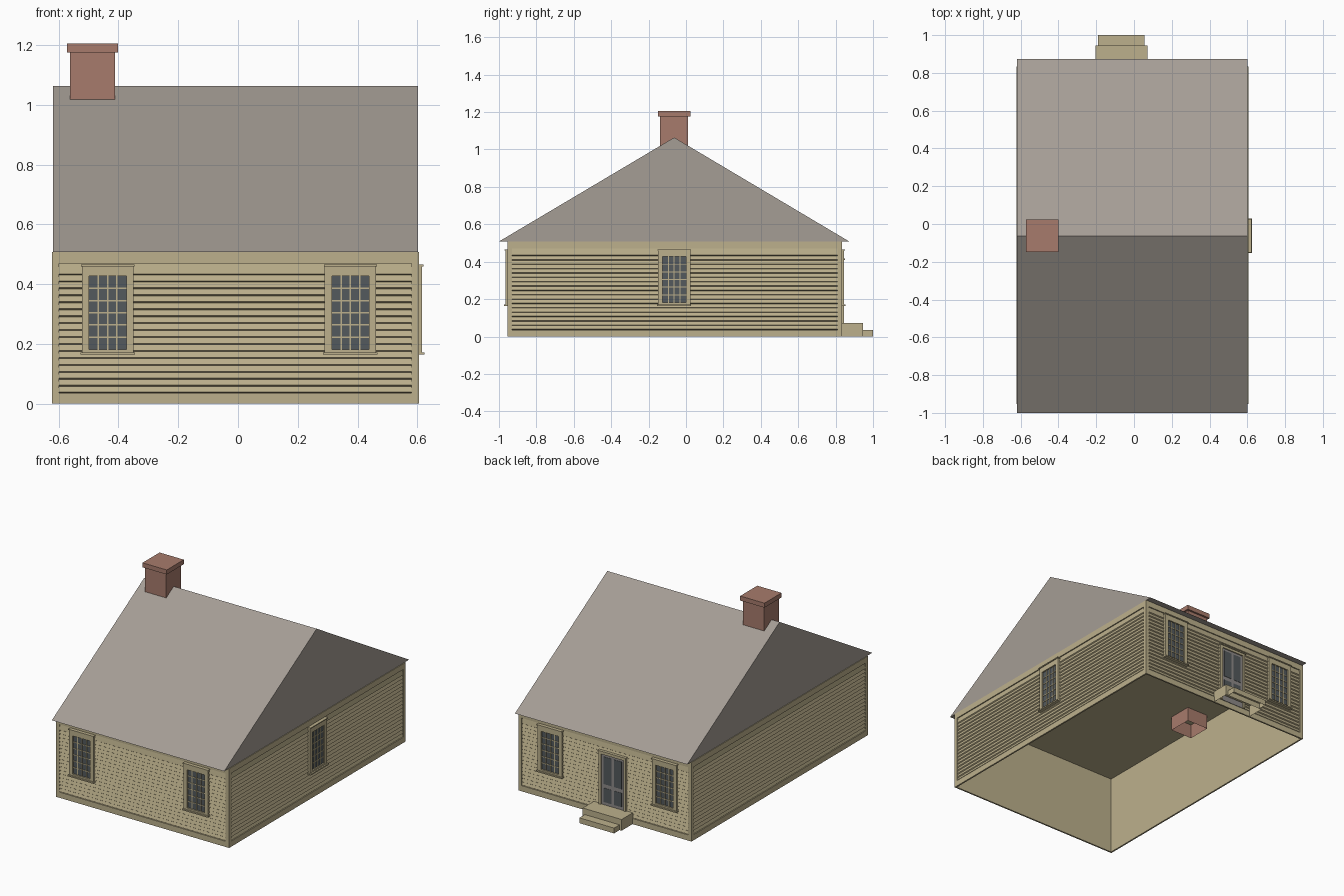
import bpy, bmesh, math
from mathutils import Matrix, Vector

cube = bpy.data.objects.get("Cube")
if cube:
    bpy.data.objects.remove(cube, do_unlink=True)


def material(name, rgb):
    lin = [((c / 255 + 0.055) / 1.055) ** 2.4 for c in rgb] + [1.0]
    m = bpy.data.materials.new(name)
    m.use_nodes = True
    m.diffuse_color = lin
    m.node_tree.nodes["Principled BSDF"].inputs["Base Color"].default_value = lin
    return m


TAN = material("tan_paint", (188, 176, 140))
ROOF = material("grey_shingle", (165, 157, 149))
BRICK = material("red_brick", (167, 123, 108))
GLASS = material("dark_glass", (84, 90, 93))
GREY = material("grey_door_paint", (142, 138, 137))


def add_box(bm, x, y, z, drop=()):
    """Box from (min, max) ranges; drop lists outward directions left open."""
    size = Vector((x[1] - x[0], y[1] - y[0], z[1] - z[0]))
    mid = Vector((x[0] + x[1], y[0] + y[1], z[0] + z[1])) / 2
    mat = Matrix.Translation(mid) @ Matrix.Diagonal(size).to_4x4()
    verts = bmesh.ops.create_cube(bm, size=1, matrix=mat)["verts"]
    bm.normal_update()
    faces = {f for v in verts for f in v.link_faces}
    gone = [f for f in faces if any(f.normal.dot(Vector(d)) > 0.9 for d in drop)]
    if gone:
        bmesh.ops.delete(bm, geom=gone, context="FACES")


def finish(name, bm, mat, frame=None):
    me = bpy.data.meshes.new(name)
    if frame:
        bm.transform(frame)
    bm.to_mesh(me)
    bm.free()
    me.materials.append(mat)
    ob = bpy.data.objects.new(name, me)
    bpy.context.collection.objects.link(ob)
    return ob


def boxes(name, mat, items, frame=None, drop=()):
    bm = bmesh.new()
    for x, y, z in items:
        add_box(bm, x, y, z, drop)
    return finish(name, bm, mat, frame)


def extrude_profile(name, mat, points, x0, x1, frame=None):
    """Closed (y, z) profile swept along x."""
    bm = bmesh.new()
    face = bm.faces.new([bm.verts.new((x0, y, z)) for y, z in points])
    out = bmesh.ops.extrude_face_region(bm, geom=[face])["geom"]
    bmesh.ops.translate(bm, vec=(x1 - x0, 0, 0),
                        verts=[g for g in out if isinstance(g, bmesh.types.BMVert)])
    bmesh.ops.recalc_face_normals(bm, faces=bm.faces)
    return finish(name, bm, mat, frame)


# Wall extents
X0, X1, Y0, Y1, TOP = -0.621, 0.603, -0.952, 0.832, 0.507
CX, CY = (X0 + X1) / 2, (Y0 + Y1) / 2
INSET = 0.008
DOWN = (0, 0, -1)


def wall_frame(x, y, degrees):
    """Local x runs along the wall, local y points outward."""
    return Matrix.Translation((x, y, 0)) @ Matrix.Rotation(math.radians(degrees), 4, "Z")


# name: (frame, half length)
walls = {
    "front": (wall_frame(CX, Y0, 180), (X1 - X0) / 2),
    "back": (wall_frame(CX, Y1, 0), (X1 - X0) / 2),
    "left": (wall_frame(X1, CY, -90), (Y1 - Y0) / 2),
    "right": (wall_frame(X0, CY, 90), (Y1 - Y0) / 2),
}

# Hollow body with ceiling, open underneath
boxes("house_body", TAN, [((X0 + INSET, X1 - INSET), (Y0 + INSET, Y1 - INSET), (0, TOP - 0.003))],
      drop=[DOWN])


# Clapboards: each board leans out towards its lower edge
def siding(name, frame, half):
    edges = [0.036] + [0.058 + i * 0.0233 for i in range(17)] + [0.47]
    pts = [(-INSET, edges[0])]
    for low, high in zip(edges, edges[1:]):
        pts += [(0.001, low + 0.004), (-0.005, high)]
    pts.append((-INSET, edges[-1]))
    extrude_profile(name + "_siding", TAN, pts, -half, half, frame)


def trim(name, frame, half):
    d, e, w = (-INSET, 0.002), half + 0.002, 0.024
    boxes(name + "_trim", TAN, [
        ((-e, -e + w), d, (0, TOP)),
        ((e - w, e), d, (0, TOP)),
        ((-e + w, e - w), d, (0, 0.036)),
        ((-e + w, e - w), d, (0.47, TOP)),
    ], frame)


for wname, (frame, half) in walls.items():
    siding(wname, frame, half - 0.02)
    trim(wname, frame, half)


# Sash windows: casing, cap, sill, muntins and glass
def window(name, frame, u):
    frame = frame @ Matrix.Translation((u, 0, 0))
    w, o, z0, z1, cols, rows = 0.062, 0.086, 0.182, 0.427, 4, 6
    d = (-0.004, 0.012)
    boxes(name + "_casing", TAN, [
        ((-o, -w), d, (0.17, 0.462)),
        ((w, o), d, (0.17, 0.462)),
        ((-w, w), d, (z1, 0.462)),
        ((-w, w), d, (0.17, z0)),
        ((-0.089, 0.089), (-0.004, 0.018), (0.460, 0.466)),
        ((-0.091, 0.091), (-0.004, 0.021), (0.164, 0.172)),
    ], frame)
    boxes(name + "_glass", GLASS, [((-w, w), (-0.003, 0.003), (z0, z1))], frame)
    bars = []
    for i in range(1, cols):
        x = -w + 2 * w * i / cols
        bars.append(((x - 0.0025, x + 0.0025), (0, 0.007), (z0, z1)))
    for i in range(1, rows):
        z = z0 + (z1 - z0) * i / rows
        bars.append(((-w, w), (0, 0.006), (z - 0.0025, z + 0.0025)))
    boxes(name + "_muntins", TAN, bars, frame)


for x, side in ((-0.436, "right"), (0.376, "left")):
    window("front_" + side + "_window", walls["front"][0], CX - x)
    window("back_" + side + "_window", walls["back"][0], x - CX)
window("side_window", walls["left"][0], CY + 0.063)

# Back door: casing, grey leaf and four dark panels
DX = -0.067
door = walls["back"][0] @ Matrix.Translation((DX - CX, 0, 0))
boxes("door_casing", TAN, [
    ((-0.096, -0.08), (-0.004, 0.012), (0.036, 0.41)),
    ((0.08, 0.096), (-0.004, 0.012), (0.036, 0.41)),
    ((-0.08, 0.08), (-0.004, 0.012), (0.395, 0.41)),
    ((-0.1, 0.1), (-0.004, 0.018), (0.41, 0.417)),
], door)
boxes("door_leaf", GREY, [((-0.08, 0.08), (-0.004, 0.005), (0.036, 0.395))], door)
boxes("door_panels", GLASS, [
    (u, (0.004, 0.007), z)
    for u in ((-0.064, -0.009), (0.009, 0.064))
    for z in ((0.09, 0.18), (0.205, 0.38))
], door)

# Hollow back steps
boxes("back_steps", TAN, [
    ((DX - 0.138, DX + 0.138), (Y1, 0.945), (0, 0.072)),
    ((DX - 0.123, DX + 0.123), (0.945, 1.0), (0, 0.034)),
], drop=[DOWN, (0, -1, 0)])

# Gable roof
extrude_profile("roof", ROOF, [(-1.0, 0.508), (0.873, 0.508), (-0.063, 1.064)], -0.62, 0.602)

# Chimney, its shaft open at the lower end
boxes("chimney_shaft", BRICK, [((-0.563, -0.412), (-0.139, 0.012), (0.413, 1.178))], drop=[DOWN])
boxes("chimney_cap", BRICK, [((-0.573, -0.401), (-0.149, 0.024), (1.176, 1.205))])
